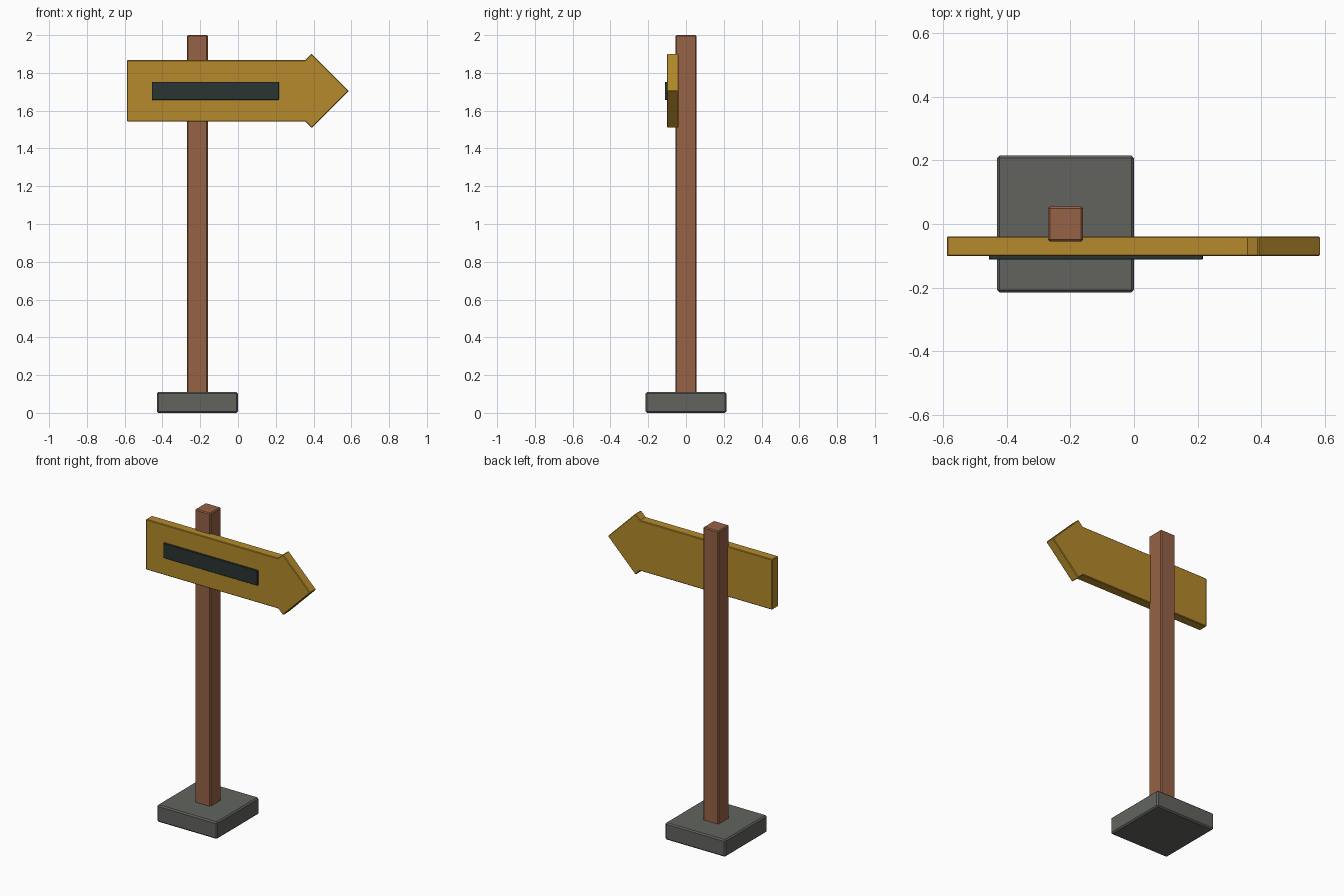
import bpy
from math import radians

default = bpy.data.objects.get("Cube")
if default:
    bpy.data.objects.remove(default, do_unlink=True)


def make_material(name, rgb):
    mat = bpy.data.materials.new(name)
    mat.use_nodes = True
    color = (*rgb, 1.0)
    mat.diffuse_color = color
    bsdf = next(n for n in mat.node_tree.nodes if n.type == 'BSDF_PRINCIPLED')
    bsdf.inputs["Base Color"].default_value = color
    bsdf.inputs["Roughness"].default_value = 0.8
    return mat


def box(name, center, size, mat, bevel, turn=0.0):
    """Box with narrow chamfered edges, optionally turned about the y axis."""
    bpy.ops.mesh.primitive_cube_add(size=1, location=center)
    obj = bpy.context.object
    obj.name = name
    obj.scale = size
    bpy.ops.object.transform_apply(location=False, rotation=False, scale=True)
    obj.rotation_euler.y = radians(turn)
    obj.data.materials.append(mat)
    mod = obj.modifiers.new("chamfer", 'BEVEL')
    mod.width = bevel
    mod.segments = 1
    return obj


stone = make_material("grey stone", (0.122, 0.127, 0.112))
wood = make_material("brown wood", (0.305, 0.122, 0.061))
yellow = make_material("ochre paint", (0.46, 0.255, 0.025))
dark = make_material("dark slate", (0.024, 0.033, 0.034))

post_x = -0.215
sign_y, sign_z, sign_depth = -0.07, 1.705, 0.062

# Footing and upright
box("base", (post_x, 0, 0.055), (0.43, 0.43, 0.11), stone, 0.008)
box("post", (post_x, 0, 1.03), (0.11, 0.11, 1.94), wood, 0.006)

# Sign board with a square turned on its corner as the arrowhead
box("sign_board", (-0.098, sign_y, sign_z), (0.98, sign_depth, 0.325), yellow, 0.004)
box("arrow_head", (0.39, sign_y, sign_z), (0.278, sign_depth, 0.278), yellow, 0.004, turn=45)

# Blank label strip on the front
box("label_strip", (-0.12, -0.1045, sign_z), (0.672, 0.015, 0.096), dark, 0.002)
